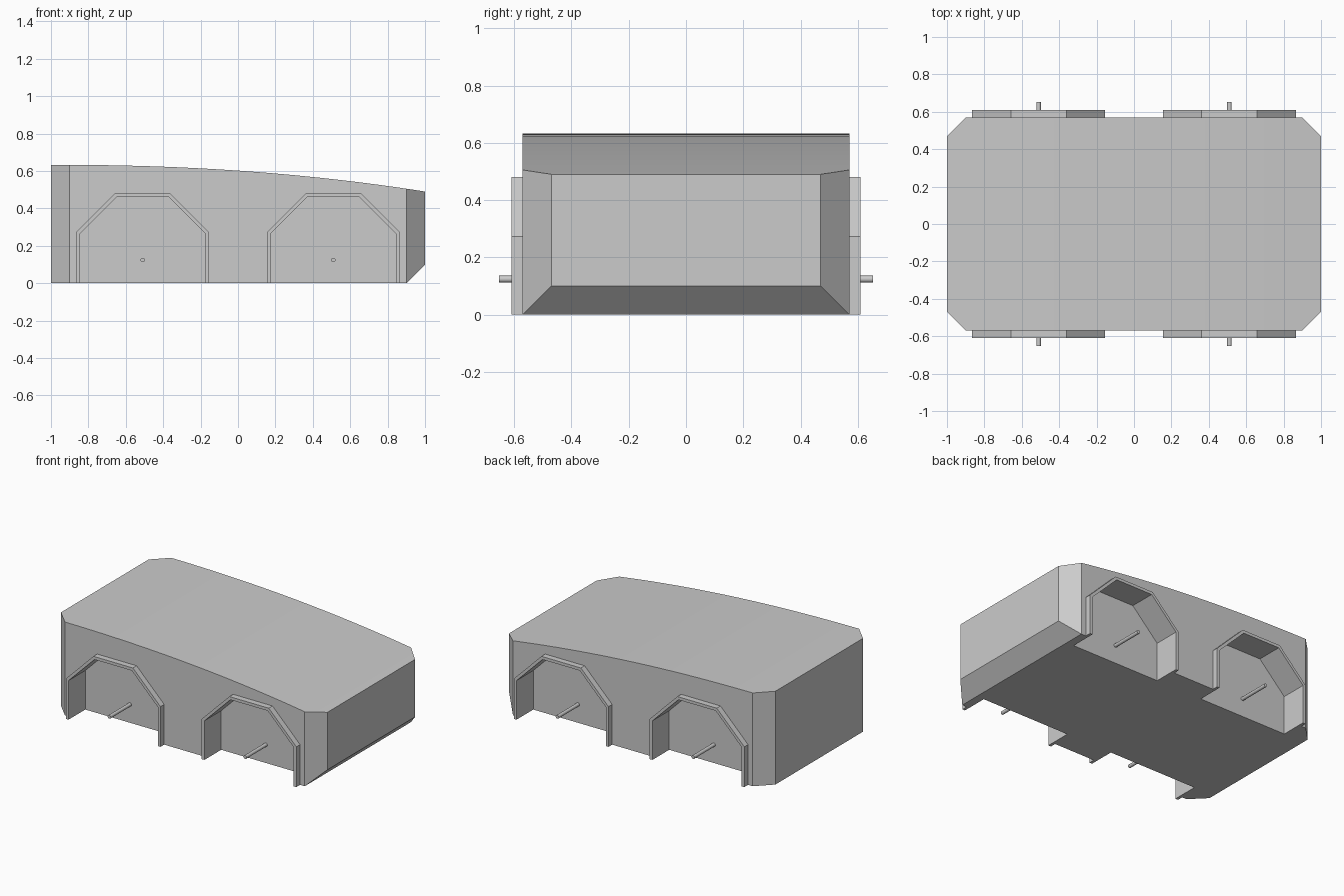
import bpy, bmesh, math
from mathutils import Vector

if "Cube" in bpy.data.objects:
    bpy.data.objects.remove(bpy.data.objects["Cube"], do_unlink=True)

HALF_WIDTH = 0.57
CHAMFER = 0.1
LIP_Y = 0.61
WELL_Y = 0.43
PIN_Y = 0.652
WHEEL_X = 0.51

grey = bpy.data.materials.new("plain_grey")
grey.use_nodes = True
grey.diffuse_color = (0.6, 0.6, 0.6, 1)
grey.node_tree.nodes["Principled BSDF"].inputs["Base Color"].default_value = (0.6, 0.6, 0.6, 1)


def finish(bm, name):
    bmesh.ops.recalc_face_normals(bm, faces=bm.faces)
    mesh = bpy.data.meshes.new(name)
    bm.to_mesh(mesh)
    bm.free()
    mesh.materials.append(grey)
    obj = bpy.data.objects.new(name, mesh)
    bpy.context.collection.objects.link(obj)
    return obj


def prism(outline, y0, y1):
    """Extrude an (x, z) outline along y."""
    bm = bmesh.new()
    face = bm.faces.new([bm.verts.new((x, y0, z)) for x, z in outline])
    ext = bmesh.ops.extrude_face_region(bm, geom=[face])["geom"]
    moved = [v for v in ext if isinstance(v, bmesh.types.BMVert)]
    bmesh.ops.translate(bm, verts=moved, vec=(0, y1 - y0, 0))
    return bm


def arch(cx, half, shoulder, top_half, top, floor):
    """Five-sided arch, open at the floor."""
    pts = [(-half, floor), (-half, shoulder), (-top_half, top),
           (top_half, top), (half, shoulder), (half, floor)]
    return [(cx + x, z) for x, z in pts]


def smooth(obj):
    bpy.ops.object.select_all(action='DESELECT')
    obj.select_set(True)
    bpy.context.view_layer.objects.active = obj
    bpy.ops.object.shade_smooth_by_angle(angle=math.radians(35))


# Body: side profile with a sloping curved roof and a bevelled lower nose
STEPS = 24
outline = [(-1, 0), (1 - CHAMFER, 0), (1, CHAMFER)]
for i in range(STEPS, -1, -1):
    t = i / STEPS
    outline.append((2 * t - 1, 0.633 - 0.143 * t ** 2.2))
bm = prism(outline, -HALF_WIDTH, HALF_WIDTH)

# Cut the four upright corners
for sx in (-1, 1):
    for sy in (-1, 1):
        cut = bmesh.ops.bisect_plane(
            bm, geom=bm.verts[:] + bm.edges[:] + bm.faces[:], dist=1e-5,
            plane_co=Vector((sx, sy * (HALF_WIDTH - CHAMFER), 0)),
            plane_no=Vector((sx, sy, 0)), clear_outer=True)
        rim = [e for e in cut["geom_cut"] if isinstance(e, bmesh.types.BMEdge)]
        bmesh.ops.edgeloop_fill(bm, edges=rim)
body = finish(bm, "body")

# Wheel wells, arch lips and axle pins on both sides
bpy.context.view_layer.objects.active = body
for sx, end in ((1, "front"), (-1, "rear")):
    for sy, side in ((1, "left"), (-1, "right")):
        cx = sx * WHEEL_X
        hole = arch(cx, 0.335, 0.265, 0.14, 0.46, -0.1)
        cutter = finish(prism(hole, sy * WELL_Y, sy * 0.8), "well_cutter")
        cutter.hide_render = True
        mod = body.modifiers.new("well", 'BOOLEAN')
        mod.operation = 'DIFFERENCE'
        mod.solver = 'EXACT'
        mod.object = cutter
        bpy.context.view_layer.objects.active = body
        bpy.ops.object.modifier_apply(modifier=mod.name)
        bpy.data.objects.remove(cutter, do_unlink=True)

        ring = arch(cx, 0.355, 0.273, 0.148, 0.48, 0)
        ring += reversed(arch(cx, 0.335, 0.265, 0.14, 0.46, 0))
        finish(prism(ring, sy * HALF_WIDTH, sy * LIP_Y), f"{end}_{side}_arch_lip")

        circle = [(cx + 0.012 * math.cos(a), 0.124 + 0.012 * math.sin(a))
                  for a in (math.tau * k / 12 for k in range(12))]
        smooth(finish(prism(circle, sy * WELL_Y, sy * PIN_Y), f"{end}_{side}_axle_pin"))

smooth(body)
bpy.ops.object.select_all(action='DESELECT')
